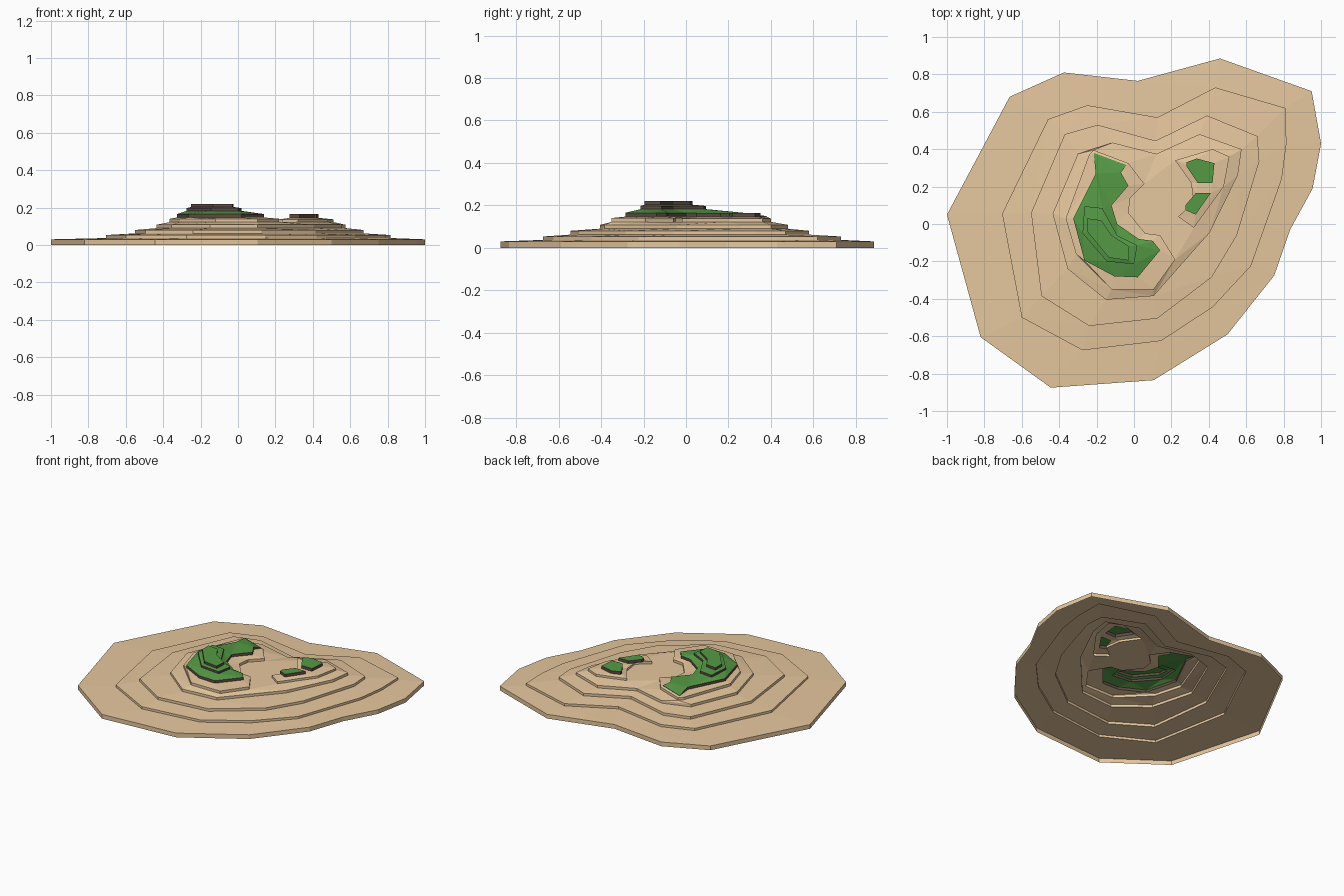
import bpy, bmesh

if "Cube" in bpy.data.objects:
    bpy.data.objects.remove(bpy.data.objects["Cube"])


def material(name, rgb):
    m = bpy.data.materials.new(name)
    m.diffuse_color = (*rgb, 1)
    m.use_nodes = True
    m.node_tree.nodes["Principled BSDF"].inputs["Base Color"].default_value = m.diffuse_color
    return m


SAND = material("sand", (0.79, 0.57, 0.34))
GRASS = material("grass", (0.09, 0.32, 0.06))
EARTH = material("earth", (0.11, 0.07, 0.055))


def step(name, outline, low, high, inner=(), inner_z=0, top=SAND, side=SAND, dips=None):
    """Vertical wall round an outline, plus a sloping tread up to the inner outlines."""
    area = sum(a[0] * b[1] - b[0] * a[1] for a, b in zip(outline, outline[1:] + outline[:1]))
    pts = outline if area > 0 else outline[::-1]
    rim_z = [(dips or {}).get(p, high) for p in pts]
    bm = bmesh.new()
    heights, edges = {}, []
    # tread: filled flat, then lifted
    for loop, zs in [(pts, rim_z)] + [(i, [inner_z] * len(i)) for i in inner]:
        vs = [bm.verts.new((x, y, 0)) for x, y in loop]
        edges += [bm.edges.new((a, b)) for a, b in zip(vs, vs[1:] + vs[:1])]
        heights.update(zip(vs, zs))
        if loop is pts:
            rim = vs
    bmesh.ops.triangle_fill(bm, edges=edges, use_beauty=True, normal=(0, 0, 1))
    for f in bm.faces:
        f.normal_update()
        if f.normal.z < 0:
            f.normal_flip()
    for v, z in heights.items():
        v.co.z = z
    # wall
    foot = [bm.verts.new((x, y, low)) for x, y in pts]
    for i in range(len(pts)):
        j = (i + 1) % len(pts)
        bm.faces.new((foot[i], foot[j], rim[j], rim[i])).material_index = 1
    me = bpy.data.meshes.new(name)
    bm.to_mesh(me)
    bm.free()
    me.materials.append(top)
    me.materials.append(side)
    bpy.context.collection.objects.link(bpy.data.objects.new(name, me))


# contour outlines, from the shore to the summit
shore = [(-1, .05), (-.665, .68), (-.375, .81), (.02, .765), (.46, .885), (.95, .71), (1, .43),
         (.955, .19), (.835, -.03), (.75, -.275), (.5, -.59), (.105, -.835), (-.445, -.875), (-.82, -.605)]
second = [(-.705, .055), (-.46, .56), (-.25, .635), (.125, .57), (.435, .73), (.81, .62), (.815, .43),
          (.79, .24), (.625, -.225), (.42, -.445), (.145, -.625), (-.275, -.675), (-.6, -.5)]
third = [(-.55, .06), (-.37, .48), (-.195, .53), (.115, .445), (.39, .58), (.66, .47), (.67, .335),
         (.55, -.06), (.415, -.285), (.125, -.505), (-.24, -.545), (-.495, -.385)]
fourth = [(-.435, .055), (-.3, .375), (-.115, .435), (.12, .375), (.35, .48), (.575, .4), (.555, .26),
          (.405, -.045), (.105, -.385), (-.15, -.405), (-.355, -.24)]
west_ridge = [(-.365, .03), (-.24, .37), (-.215, .395), (-.03, .325), (.055, .215), (-.02, .14), (-.03, .06),
              (.06, -.05), (.14, -.06), (.22, -.19), (.105, -.35), (-.12, -.35), (-.31, -.16)]
east_ridge = [(.22, .34), (.42, .4), (.51, .36), (.48, .2), (.32, -.02), (.235, .04), (.32, .11), (.305, .22)]
west_grass = [(-.325, .03), (-.205, .27), (-.215, .38), (-.04, .315), (-.07, .275), (-.03, .205), (-.12, .1),
              (-.09, 0), (.025, -.08), (.1, -.09), (.14, -.14), (.02, -.285), (-.105, -.28), (-.265, -.195)]
hill = [(-.265, .095), (-.275, -.05), (-.145, -.2), (0, -.215), (.018, -.115), (-.09, -.06), (-.17, .085)]
summit = [(-.25, .03), (-.25, -.04), (-.135, -.18), (-.03, -.195), (-.025, -.12), (-.12, -.06), (-.175, .02)]
north_tuft = [(.28, .33), (.335, .35), (.43, .325), (.42, .22), (.34, .22), (.28, .31)]
south_tuft = [(.33, .165), (.41, .165), (.33, .05), (.275, .075), (.275, .1)]

# sand terraces
step("shore_terrace", shore, 0, .03, [second], .037)
step("second_terrace", second, .037, .053, [third], .062)
step("third_terrace", third, .062, .08, [fourth], .09)
step("fourth_terrace", fourth, .09, .108, [west_ridge, east_ridge], .122)
step("west_ridge", west_ridge, .122, .14, [west_grass], .147)
step("east_ridge", east_ridge, .122, .137, [north_tuft, south_tuft], .145)

# grass tops with earth banks
step("west_grass", west_grass, .147, .165, [hill], .182, GRASS, EARTH,
     {(-.215, .38): .149, (-.04, .315): .15})
step("hill", hill, .182, .197, [summit], .203, GRASS, EARTH)
step("summit", summit, .203, .22, top=GRASS, side=EARTH)
step("north_tuft", north_tuft, .145, .165, top=GRASS, side=EARTH)
step("south_tuft", south_tuft, .145, .165, top=GRASS, side=EARTH)
